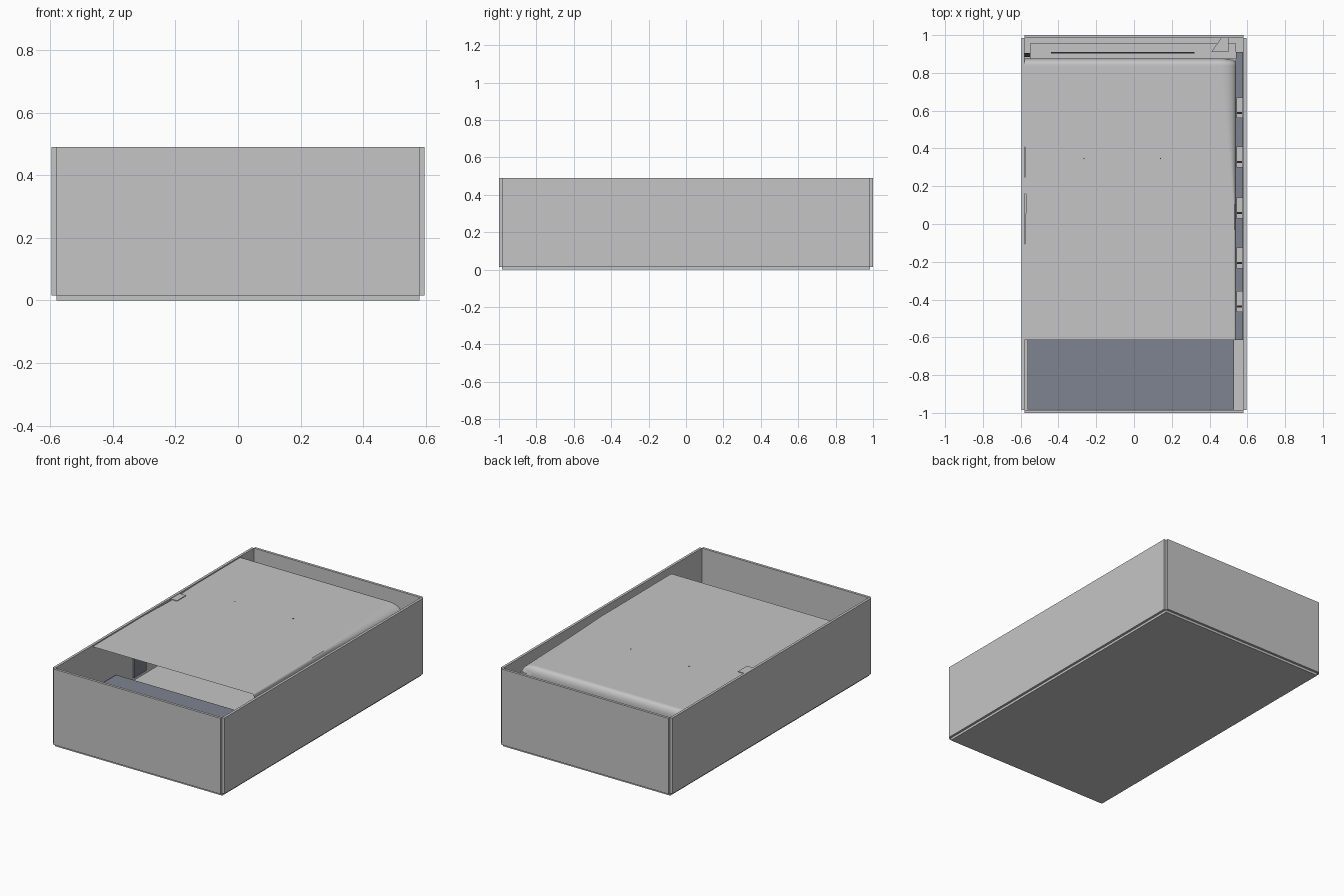
import bpy, bmesh, math

cube = bpy.data.objects.get("Cube")
if cube:
    bpy.data.objects.remove(cube, do_unlink=True)


def material(name, r, g, b):
    m = bpy.data.materials.new(name)
    m.use_nodes = True
    m.diffuse_color = (r, g, b, 1)
    m.node_tree.nodes["Principled BSDF"].inputs["Base Color"].default_value = (r, g, b, 1)
    return m


GREY = material("light grey", 0.56, 0.56, 0.56)
BLUE = material("slate blue", 0.21, 0.23, 0.28)
BLACK = material("near black", 0.02, 0.02, 0.02)


def finish(name, bm, mat):
    bmesh.ops.recalc_face_normals(bm, faces=bm.faces)
    mesh = bpy.data.meshes.new(name)
    bm.to_mesh(mesh)
    bm.free()
    mesh.materials.append(mat)
    ob = bpy.data.objects.new(name, mesh)
    bpy.context.collection.objects.link(ob)
    return ob


def box(name, xs, ys, zs, mat=GREY):
    """Box given by its extent along each axis."""
    bm = bmesh.new()
    bmesh.ops.create_cube(bm, size=1)
    for v in bm.verts:
        v.co = [lo + (c + 0.5) * (hi - lo) for c, (lo, hi) in zip(v.co, (xs, ys, zs))]
    return finish(name, bm, mat)


# Open case: five slabs meeting edge to edge, leaving notched corners
X, Y, Z, T = 0.595, 1.0, 0.49, 0.015
IX, IY = X - T, Y - T
box("base_plate", (-IX, IX), (-IY, IY), (0, T + 0.001))
for side, s in (("left", 1), ("right", -1)):
    box(side + "_wall", sorted((s * X, s * (IX - 0.001))), (-IY, IY), (T, Z))
for side, s in (("back", 1), ("front", -1)):
    box(side + "_wall", (-IX, IX), sorted((s * Y, s * (IY - 0.001))), (T, Z))

# Inner tray, front block and side strip
box("inner_tray", (-0.55, 0.54), (-0.4, 0.955), (T, 0.14))
box("front_block", (-0.565, 0.53), (-0.983, -0.4), (T, 0.228), BLUE)
box("inner_side_plate", (-0.575, -0.565), (-0.22, -0.1), (0.14, 0.45), BLUE)
box("side_strip", (0.541, 0.578), (-0.615, 0.91), (T, 0.2), BLUE)

# Clips along the side strip, each with a dark pin
for i, y in enumerate((0.62, 0.36, 0.09, -0.175, -0.405)):
    box(f"clip_{i}", (0.542, 0.577), (y - 0.06, y + 0.05), (0.2, 0.25))
    box(f"clip_pin_{i}", (0.545, 0.572), (y - 0.038, y - 0.026), (0.25, 0.256), BLACK)

# Rear details
box("rear_slot", (-0.44, 0.32), (0.903, 0.91), (0.14, 0.145), BLACK)
box("rear_port", (-0.584, -0.55), (0.885, 0.905), (T, 0.1), BLACK)
bracket = box("rear_bracket", (0.41, 0.5), (0.91, 0.984), (0.14, 0.25))
for v in bracket.data.vertices:
    if v.co.x < 0.45 and v.co.y > 0.95:
        v.co.x = 0.46

# Cover panel: a gently rolled shell with downturned rims
XL, XR, YF, YB = -0.585, 0.54, -0.615, 0.875


def panel_point(u, v):
    """Crowding the samples near the rolled edges keeps them smooth."""
    u, v = 1 - (1 - u) ** 2, 1 - (1 - v) ** 2
    y = YF + v * (YB - YF)
    pinch = max(0, 1 - abs(y - 0.15) / 0.46)
    left = XL + 0.015 * pinch
    x = left + u * (XR - left)
    roll = 0.01 + 0.08 * max(0, (y - 0.1) / 0.775)
    t = max(0, 1 - (XR - x) / roll)
    w = max(0, 1 - (YB - y) / 0.03)
    drop = min(1, math.hypot(t, w))
    depth = 0.012 + 0.035 * max(0, v)
    return x, y, 0.483 - depth * (1 - math.sqrt(1 - drop * drop))


bm = bmesh.new()
N = 44
grid = [[bm.verts.new(panel_point(i / N, j / N)) for j in range(N + 1)] for i in range(N + 1)]
for i in range(N):
    for j in range(N):
        bm.faces.new((grid[i][j], grid[i + 1][j], grid[i + 1][j + 1], grid[i][j + 1]))


def rim(row, z):
    low = [bm.verts.new((v.co.x, v.co.y, z)) for v in row]
    for a, b, c, d in zip(row, row[1:], low[1:], low):
        bm.faces.new((a, b, c, d))


rim(grid[0], 0.4)
rim(grid[N], 0.42)
rim([col[N] for col in grid], 0.4)
panel = finish("cover_panel", bm, GREY)
for o in bpy.context.selected_objects:
    o.select_set(False)
panel.select_set(True)
bpy.context.view_layer.objects.active = panel
bpy.ops.object.shade_smooth_by_angle(angle=math.radians(35))

# Small tab on the cover's edge and two pinholes
box("cover_tab", (-0.583, -0.535), (0.16, 0.25), (0.465, 0.487))
for i, x in enumerate((-0.265, 0.14)):
    box(f"pinhole_{i}", (x - 0.003, x + 0.003), (0.344, 0.35), (0.48, 0.4845), BLACK)
